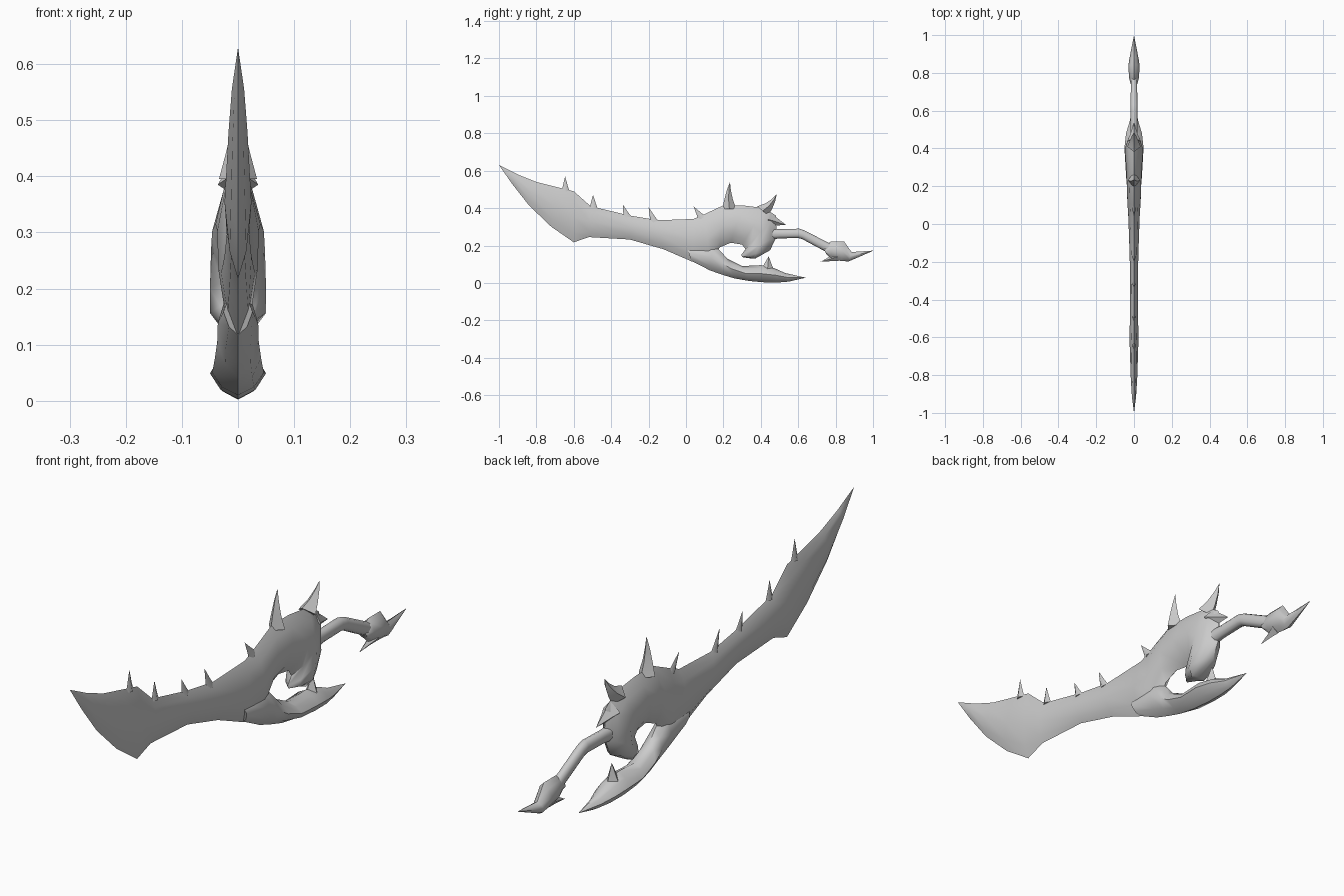
import bpy, bmesh, math
from mathutils import Vector

cube = bpy.data.objects.get("Cube")
if cube:
    bpy.data.objects.remove(cube, do_unlink=True)

steel = bpy.data.materials.new("plain grey")
steel.use_nodes = True
GREY = (0.6, 0.6, 0.6, 1)
steel.diffuse_color = GREY
steel.node_tree.nodes["Principled BSDF"].inputs["Base Color"].default_value = GREY

# half cross-sections: (fraction from top to bottom, fraction of half width)
LENS = [(0, 0), (.18, .62), (.5, 1), (.82, .62), (1, 0)]
DIAMOND = [(0, 0), (.5, 1), (1, 0)]
TUBE = [(0, 0), (.08, .6), (.3, 1), (.7, 1), (.92, .6), (1, 0)]


def loft(name, stations, profile=LENS, angle=50):
    """Skin mirrored sections; a station is (top y, z, bottom y, z, half width)."""
    bm = bmesh.new()
    rings = []
    for ty, tz, by, bz, w in stations:
        top, bot = Vector((0, ty, tz)), Vector((0, by, bz))
        half = [(top.lerp(bot, t), s * w) for t, s in profile]
        pts = [p + Vector((x, 0, 0)) for p, x in half]
        pts += [p - Vector((x, 0, 0)) for p, x in half[-2:0:-1]]
        rings.append([bm.verts.new(p) for p in pts])
    n = len(rings[0])
    for a, b in zip(rings, rings[1:]):
        for i in range(n):
            j = (i + 1) % n
            bm.faces.new((a[i], a[j], b[j], b[i]))
    bm.faces.new(rings[0][::-1])
    bm.faces.new(rings[-1])
    bmesh.ops.remove_doubles(bm, verts=bm.verts, dist=0.0005)
    bmesh.ops.recalc_face_normals(bm, faces=bm.faces)
    me = bpy.data.meshes.new(name)
    bm.to_mesh(me)
    bm.free()
    me.materials.append(steel)
    ob = bpy.data.objects.new(name, me)
    bpy.context.collection.objects.link(ob)
    bpy.ops.object.select_all(action='DESELECT')
    ob.select_set(True)
    bpy.context.view_layer.objects.active = ob
    bpy.ops.object.shade_smooth_by_angle(angle=math.radians(angle))
    return ob


def horn(name, base, tip, r, w, bend=0.0):
    """Four-sided tapering spike, bowed sideways by bend."""
    b, t = Vector(base), Vector(tip)
    side = (t - b).orthogonal().normalized()
    stations = []
    for f, k in ((0, 1), (.35, .6), (.7, .28), (1, 0)):
        c = b.lerp(t, f) + side * bend * math.sin(math.pi * f)
        p, q = c + side * r * k, c - side * r * k
        stations.append((*p, *q, w * k))
    loft(name, stations, DIAMOND, 60)


# blade flowing into the guard, which curls round the opening
loft("blade_and_guard", [
    (-1, .63, -1, .63, 0), (-.9, .58, -.93, .53, .011), (-.8, .54, -.84, .415, .017),
    (-.68, .51, -.72, .3, .021), (-.6, .49, -.6, .217, .024), (-.51, .41, -.52, .245, .022),
    (-.3, .36, -.3, .232, .02), (-.15, .335, -.12, .18, .024), (.04, .342, .03, .115, .03),
    (.1, .368, .13, .1, .035), (.2, .415, .18, .19, .037), (.3, .415, .24, .215, .04),
    (.42, .4, .3, .205, .046), (.48, .36, .318, .18, .048), (.485, .25, .295, .15, .05),
    (.45, .175, .3, .138, .05), (.37, .13, .35, .13, .03)])

# back point of the guard
horn("guard_beak", (.44, .34), (.535, .31), .04, .035)

# lower prong under the opening
loft("lower_prong", [
    (.0, .2, .03, .117, .026), (.14, .21, .13, .066, .036), (.185, .17, .2, .042, .037),
    (.22, .13, .26, .024, .041), (.3, .09, .34, .01, .046), (.4, .095, .42, .003, .05),
    (.47, .08, .49, .002, .042), (.53, .053, .55, .007, .024), (.64, .028, .64, .028, 0)])
horn("prong_barb", (.435, .06), (.442, .142), .042, .03)

# bent grip
loft("grip", [
    (.44, .29, .44, .23, .02), (.5, .287, .5, .238, .018), (.605, .29, .6, .24, .018),
    (.635, .28, .62, .235, .018), (.72, .236, .7, .192, .017), (.79, .2, .77, .155, .017)], TUBE)

# pommel with a tail point and a forward claw
loft("pommel", [
    (.733, .19, .75, .155, .018), (.775, .222, .775, .13, .026), (.845, .222, .83, .117, .03),
    (.885, .165, .87, .115, .024), (1, .173, 1, .171, 0)])
horn("pommel_claw", (.81, .14), (.72, .113), .024, .02)

# spikes along the back of the blade
SPIKES = [((-.645, .49), (-.646, .57)), ((-.495, .4), (-.497, .472)),
          ((-.315, .35), (-.337, .418)), ((-.17, .325), (-.2, .405)),
          ((.085, .345), (.04, .41))]
for i, (base, tip) in enumerate(SPIKES):
    horn(f"spine_spike_{i + 1}", (base[0], base[1]), tip, .022, .012)

# two large horns on the guard
horn("front_horn", (.232, .395), (.235, .54), .038, .034, .006)
horn("rear_horn", (.41, .385), (.485, .475), .038, .036, -.01)
